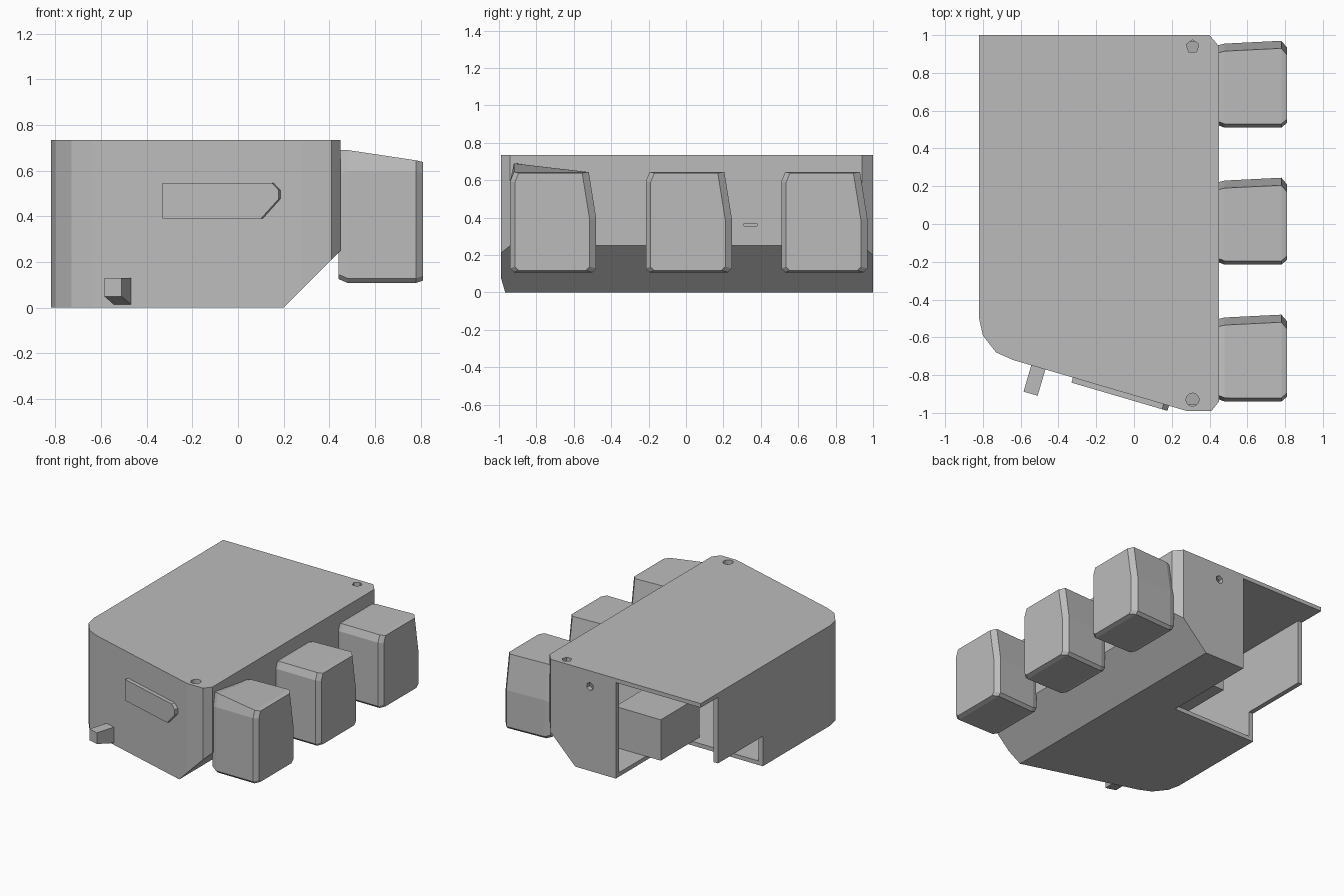
import bpy, bmesh
from mathutils import Vector, Matrix

cube = bpy.data.objects.get("Cube")
if cube:
    bpy.data.objects.remove(cube, do_unlink=True)

grey = bpy.data.materials.new("plain_grey")
grey.use_nodes = True
colour = (0.5, 0.5, 0.5, 1)
grey.diffuse_color = colour
grey.node_tree.nodes["Principled BSDF"].inputs["Base Color"].default_value = colour


def finish(name, bm):
    bmesh.ops.recalc_face_normals(bm, faces=bm.faces)
    mesh = bpy.data.meshes.new(name)
    bm.to_mesh(mesh)
    bm.free()
    mesh.materials.append(grey)
    ob = bpy.data.objects.new(name, mesh)
    bpy.context.collection.objects.link(ob)
    return ob


def prism_mesh(points, z0, z1):
    bm = bmesh.new()
    face = bm.faces.new([bm.verts.new((x, y, z0)) for x, y in points])
    res = bmesh.ops.extrude_face_region(bm, geom=[face])
    top = [v for v in res["geom"] if isinstance(v, bmesh.types.BMVert)]
    bmesh.ops.translate(bm, verts=top, vec=(0, 0, z1 - z0))
    return bm


def box(name, lo, hi):
    points = [(lo[0], lo[1]), (hi[0], lo[1]), (hi[0], hi[1]), (lo[0], hi[1])]
    return finish(name, prism_mesh(points, lo[2], hi[2]))


def cylinder(name, sides, radius, matrix):
    bm = bmesh.new()
    bmesh.ops.create_cone(bm, cap_ends=True, segments=sides, radius1=radius,
                          radius2=radius, depth=0.16, matrix=matrix)
    return finish(name, bm)


def inset(points, t):
    """Move every side of a counter-clockwise outline inward by t."""
    result = []
    for i, p in enumerate(points):
        a, b, c = Vector(points[i - 1]), Vector(p), Vector(points[(i + 1) % len(points)])
        n1 = (b - a).normalized().orthogonal()
        n2 = (c - b).normalized().orthogonal()
        result.append(tuple(b + (n1 + n2) * t / (1 + n1.dot(n2))))
    return result


def chamfered_prism(name, points, z0, z1, edge_x):
    """Prism whose lower +x edge is cut away at 45 degrees."""
    bm = prism_mesh(points, z0, z1)
    cut = bmesh.ops.bisect_plane(bm, geom=bm.verts[:] + bm.edges[:] + bm.faces[:],
                                 plane_co=(edge_x, 0, 0), plane_no=(1, 0, -1),
                                 clear_outer=True)
    rim = [e for e in cut["geom_cut"] if isinstance(e, bmesh.types.BMEdge)]
    bmesh.ops.holes_fill(bm, edges=rim, sides=0)
    return finish(name, bm)


def carve(ob, cutter):
    cutter.hide_render = True
    mod = ob.modifiers.new("cut", 'BOOLEAN')
    mod.operation, mod.solver, mod.object = 'DIFFERENCE', 'EXACT', cutter
    bpy.context.view_layer.objects.active = ob
    bpy.ops.object.modifier_apply(modifier=mod.name)
    bpy.data.objects.remove(cutter, do_unlink=True)


# Hollow housing with a rounded front corner and a sloped underside
outline = [(-0.82, 1), (-0.82, -0.5), (-0.8, -0.59), (-0.73, -0.68), (-0.64, -0.72),
           (0.28, -0.99), (0.41, -0.99), (0.45, -0.94), (0.45, 0.94), (0.4, 1)]
housing = chamfered_prism("housing", outline, 0, 0.735, 0.2)
carve(housing, chamfered_prism("cavity", inset(outline, 0.035), 0.03, 0.705, 0.15))

# Open back corner: floor and lower side wall, then back wall
carve(housing, box("floor_cutter", (-1, 0.28, -0.1), (-0.13, 1.1, 0.22)))
carve(housing, box("back_cutter", (-1, 0.8, -0.1), (-0.13, 1.1, 0.705)))

# Screw holes in the lid and the back wall, slit in the button wall
for sides, y in ((5, 0.94), (12, -0.93)):
    carve(housing, cylinder("lid_hole", sides, 0.035, Matrix.Translation((0.31, y, 0.73))))
carve(housing, cylinder("back_hole", 6, 0.03, Matrix.Translation((0.08, 1, 0.62))
                        @ Matrix.Rotation(1.5708, 4, 'X')))
carve(housing, box("slit", (0.4, 0.31, 0.355), (0.5, 0.38, 0.368)))

# Block inside the housing
box("inner_block", (-0.25, 0.2, 0.03), (0.12, 0.65, 0.33))

# Frame of the slanted front panel: local x along it, y outward, z up
along = Vector((0.92, -0.27, 0)).normalized()
outward = Vector((along.y, -along.x, 0))
frame = Matrix.Translation((-0.64, -0.72, 0)) @ Matrix(
    (along, outward, Vector((0, 0, 1)))).transposed().to_4x4()

# Raised pointed label plate
plate = [(0.33, 0.39), (0.78, 0.39), (0.86, 0.475), (0.86, 0.515), (0.83, 0.545), (0.33, 0.545)]
bm = prism_mesh(plate, -0.01, 0.028)
for v in bm.verts:
    v.co = frame @ Vector((v.co.x, v.co.z, v.co.y))
finish("front_plate", bm)

# Small peg low on the front
peg = box("front_peg", (0.1, -0.02, 0.008), (0.178, 0.145, 0.13))
for v in peg.data.vertices:
    if v.co.y > 0 and v.co.z < 0.05:
        v.co.z += 0.04
    v.co = frame @ v.co
peg.data.update()

# Three chunky buttons, slightly tapered towards the outer face
for name, y in (("front_button", -0.715), ("middle_button", 0.01), ("back_button", 0.735)):
    bm = bmesh.new()
    rings = []
    for x, half, back, low, high in ((0.44, 0.21, 0.21, 0.125, 0.635),
                                     (0.48, 0.225, 0.22, 0.108, 0.645),
                                     (0.78, 0.225, 0.235, 0.108, 0.645),
                                     (0.81, 0.2, 0.2, 0.118, 0.638)):
        rings.append([bm.verts.new((x, y + a, z)) for a, z in (
            (-half, low + 0.02), (0.02 - half, low), (back - 0.02, low), (back, low + 0.02),
            (back, high - 0.25), (back - 0.04, high), (0.02 - half, high), (-half, high - 0.05))])
    for a, b in zip(rings, rings[1:]):
        for i in range(8):
            j = (i + 1) % 8
            bm.faces.new((a[i], a[j], b[j], b[i]))
    bm.faces.new(rings[0])
    bm.faces.new(rings[-1])
    if name == "front_button":
        # The front button's top rises towards the housing
        for ring in rings[:2]:
            ring[6].co.z = 0.69
    finish(name, bm)
